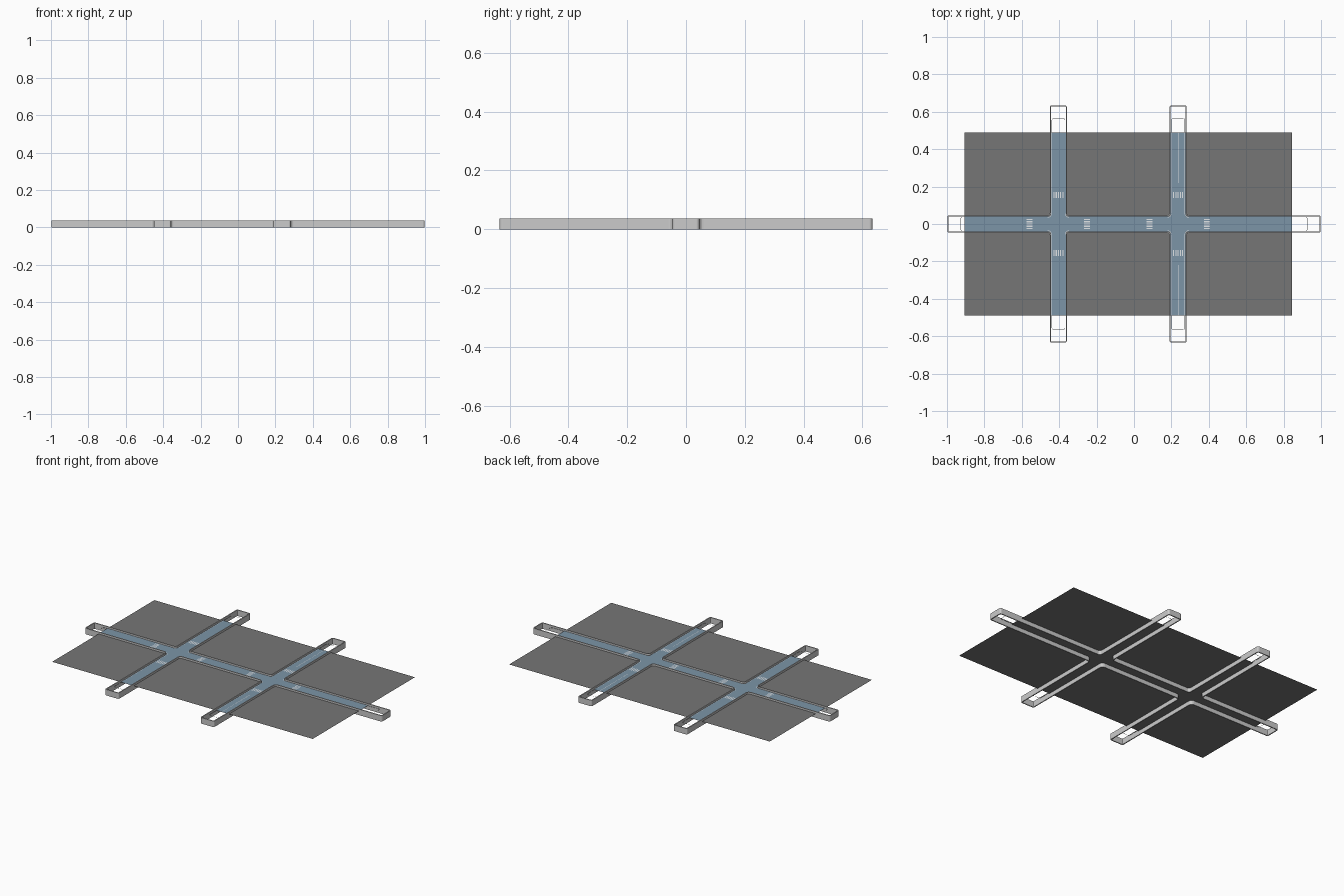
import bpy, bmesh, math
from mathutils import Vector

if "Cube" in bpy.data.objects:
    bpy.data.objects.remove(bpy.data.objects["Cube"])

W, LX, LY = 0.046, 0.998, 0.634      # road half width, half lengths
CROSS = (-0.404, 0.236)              # x of the two cross streets
ZG = 0.025                           # ground level


def material(name, rgb):
    m = bpy.data.materials.new(name)
    m.diffuse_color = (*rgb, 1)
    m.use_nodes = True
    m.node_tree.nodes["Principled BSDF"].inputs["Base Color"].default_value = m.diffuse_color
    return m


def finish(name, bm, mat=None):
    me = bpy.data.meshes.new(name)
    bm.to_mesh(me)
    bm.free()
    ob = bpy.data.objects.new(name, me)
    bpy.context.collection.objects.link(ob)
    if mat:
        me.materials.append(mat)
    return ob


def outline(lx, ly, w, r_out, r_in, n=5):
    """Rounded outline of the street network, counter-clockwise."""
    pts = [(-lx, -w)]
    for c in CROSS:
        pts += [(c - w, -w), (c - w, -ly), (c + w, -ly), (c + w, -w)]
    pts += [(lx, -w), (lx, w)]
    for c in reversed(CROSS):
        pts += [(c + w, w), (c + w, ly), (c - w, ly), (c - w, w)]
    pts += [(-lx, w)]
    pts = [Vector(p) for p in pts]
    res = []
    for i, p in enumerate(pts):
        a = (pts[i - 1] - p).normalized()
        b = (pts[(i + 1) % len(pts)] - p).normalized()
        r = r_out if a.x * b.y - a.y * b.x < 0 else r_in
        if r <= 0:
            res.append(p)
            continue
        centre = p + (a + b) * r
        for k in range(n):
            t = math.pi / 2 * k / (n - 1)
            res.append(centre - b * r * math.cos(t) - a * r * math.sin(t))
    return res


def band(name, outer, inner, z0, z1, mat=None):
    """Closed strip between two matching outlines; flat when z0 == z1."""
    bm = bmesh.new()
    n = len(outer)

    def ring(pts, z):
        return [bm.verts.new((p.x, p.y, z)) for p in pts]

    def bridge(a, b):
        for i in range(n):
            j = (i + 1) % n
            bm.faces.new((a[i], a[j], b[j], b[i]))

    rings = [ring(outer, z1), ring(inner, z1)]
    if z1 > z0:
        rings += [ring(inner, z0), ring(outer, z0)]
        for i in range(4):
            bridge(rings[i], rings[(i + 1) % 4])
    else:
        bridge(*rings)
    bmesh.ops.recalc_face_normals(bm, faces=bm.faces)
    return finish(name, bm, mat)


def rects(name, boxes, z, mat=None):
    """Flat rectangles given as x0, y0, x1, y1."""
    bm = bmesh.new()
    for x0, y0, x1, y1 in boxes:
        bm.faces.new([bm.verts.new((x, y, z)) for x, y in
                      ((x0, y0), (x1, y0), (x1, y1), (x0, y1))])
    return finish(name, bm, mat)


grey = material("ground_grey", (0.18, 0.18, 0.18))
blue = material("road_blue", (0.20, 0.30, 0.39))
white = material("marking_white", (0.75, 0.78, 0.8))

# Ground sheet
GX0, GX1, GY = -0.905, 0.845, 0.49
rects("ground", [(GX0, -GY, GX1, GY)], ZG, grey)

# Kerb walls around the streets
T = 0.006
kerb = band("kerb", outline(LX, LY, W, 0.010, 0.014),
            outline(LX - T, LY - T, W - T, 0.004, 0.014 + T), 0, 0.036)

# Road surface, ending at the edge of the ground
w = W - T
road = [(GX0, -w, GX1, w)]
for c in CROSS:
    road += [(c - w, w, c + w, GY), (c - w, -GY, c + w, -w)]
rects("road", road, ZG + 0.001, blue)

# Thin edge line
E = 0.002
band("edge_line", outline(0.93, 0.567, 0.036, 0.012, 0.022),
     outline(0.93 - E, 0.567 - E, 0.036 - E, 0.010, 0.024), ZG + 0.002, ZG + 0.002, white)

# Zebra crossings on every arm and centre lines on the right street
marks = []
for k in range(5):
    o = -0.024 + 0.012 * k
    for c in CROSS:
        for s in (-1, 1):
            x, y = c + s * 0.154, s * 0.154
            marks.append((x - 0.016, o - 0.003, x + 0.016, o + 0.003))
            marks.append((c + o - 0.003, y - 0.016, c + o + 0.003, y + 0.016))
for y0, y1 in ((0.22, 0.49), (-0.49, -0.22)):
    marks.append((CROSS[1] - 0.001, y0, CROSS[1] + 0.001, y1))
rects("road_markings", marks, ZG + 0.002, white)
